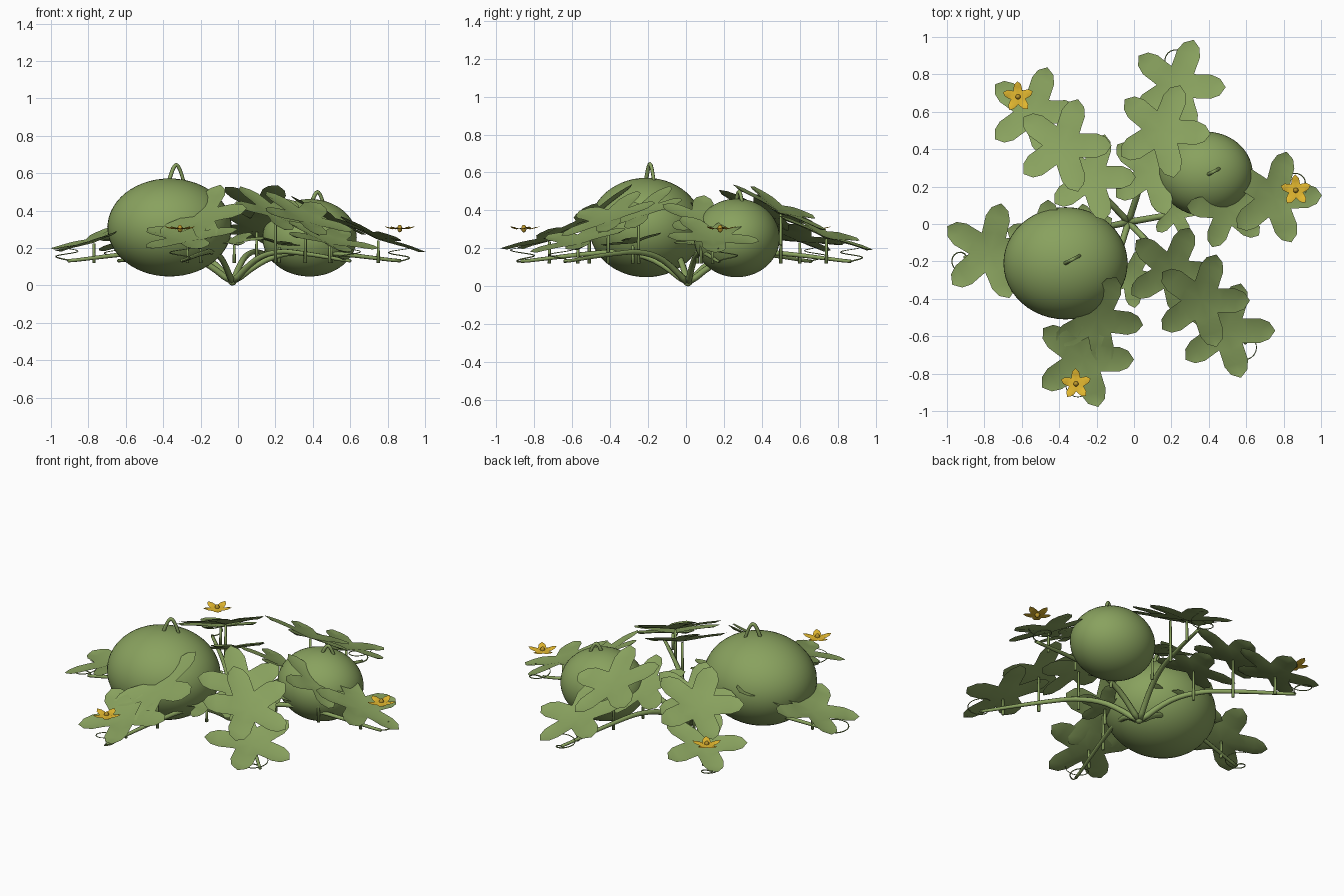
import bpy, bmesh, math
from mathutils import Vector

if "Cube" in bpy.data.objects:
    bpy.data.objects.remove(bpy.data.objects["Cube"])


def material(name, rgb):
    m = bpy.data.materials.new(name)
    m.diffuse_color = (*rgb, 1)
    m.use_nodes = True
    m.node_tree.nodes["Principled BSDF"].inputs["Base Color"].default_value = m.diffuse_color
    return m


GREEN = material("leaf green", (0.25, 0.36, 0.113))
YELLOW = material("petal yellow", (0.80, 0.50, 0.03))
GOLD = material("flower centre gold", (0.50, 0.31, 0.025))


def finish(bm, name, mat):
    me = bpy.data.meshes.new(name)
    bmesh.ops.recalc_face_normals(bm, faces=bm.faces)
    bm.to_mesh(me)
    bm.free()
    for p in me.polygons:
        p.use_smooth = True
    me.materials.append(mat)
    ob = bpy.data.objects.new(name, me)
    bpy.context.collection.objects.link(ob)
    return ob


def ellipsoid(name, centre, radii, mat, seg=48, rings=28):
    bm = bmesh.new()
    bmesh.ops.create_uvsphere(bm, u_segments=seg, v_segments=rings, radius=1)
    for v in bm.verts:
        v.co = Vector(centre) + Vector(a * b for a, b in zip(v.co, radii))
    return finish(bm, name, mat)


def tube(name, points, r0, r1, sides=8):
    """Swept round tube tapering from r0 to r1."""
    pts = [Vector(p) for p in points]
    bm = bmesh.new()
    rings = []
    n = len(pts)
    side = None
    for i, p in enumerate(pts):
        t = (pts[min(i + 1, n - 1)] - pts[max(i - 1, 0)]).normalized()
        if side is None:
            side = t.orthogonal()
        side = (side - t * side.dot(t)).normalized()
        up = t.cross(side)
        r = r0 + (r1 - r0) * i / (n - 1)
        rings.append([bm.verts.new(p + r * (side * math.cos(a) + up * math.sin(a)))
                      for a in (2 * math.pi * k / sides for k in range(sides))])
    for a, b in zip(rings, rings[1:]):
        for k in range(sides):
            j = (k + 1) % sides
            bm.faces.new((a[k], a[j], b[j], b[k]))
    bm.faces.new(rings[0])
    bm.faces.new(rings[-1])
    return finish(bm, name, GREEN)


def star_sheet(name, centre, radius, first, outline, slope, out, lift, dip, mat):
    """Five creased lobes; outline = (radius, half angle, height) from notch to tip."""
    bm = bmesh.new()

    def vert(r, deg, h):
        a = math.radians(deg)
        x, y = radius * r * math.cos(a), radius * r * math.sin(a)
        z = h * radius + lift * radius * r * r - slope * (x * out.x + y * out.y)
        return bm.verts.new((centre[0] + x, centre[1] + y, centre[2] + z))

    hub = vert(0, 0, -1.8 * dip)
    for k in range(5):
        base = first + 72 * k
        tip = vert(1, base, 0)
        ribs = [vert(r * 0.96, base, h - dip) for r, d, h in outline]
        for s in (-1, 1):
            edge = [vert(r, base + s * d, h) for r, d, h in outline]
            faces = [[hub, edge[0], ribs[0]], [edge[-1], tip, ribs[-1]]]
            faces += [[edge[i], edge[i + 1], ribs[i + 1], ribs[i]]
                      for i in range(len(edge) - 1)]
            for f in faces:
                bm.faces.new(f if s < 0 else f[::-1])
    bmesh.ops.remove_doubles(bm, verts=bm.verts, dist=0.0005)
    ob = finish(bm, name, mat)
    # keep the upper side of the sheet facing up
    if sum(p.normal.z for p in ob.data.polygons) < 0:
        ob.data.flip_normals()
    return ob


LEAF = [(0.42, 36, 0.0), (0.56, 26, 0.01), (0.74, 19.5, 0.01), (0.90, 11, 0.0)]
PETAL = [(0.48, 36, 0.0), (0.64, 24, 0.0), (0.82, 15, 0.0)]
ROOT = Vector((-0.03, 0.01, 0.0))

# Vine tip, then leaves as (x, y, z, radius, lobe angle, slope)
VINES = [
    ((0.25, 0.87), [(0.10, 0.28, 0.31, 0.24, 143, 0.45), (0.15, 0.50, 0.41, 0.26, 140, 0.50),
                    (0.23, 0.74, 0.275, 0.26, 70, 0.38)]),
    ((0.87, 0.17), [(0.22, 0.06, 0.23, 0.14, 10, 0.20), (0.50, 0.08, 0.36, 0.22, -112, 0.50),
                    (0.75, 0.14, 0.265, 0.255, 75, 0.40)]),
    ((0.60, -0.64), [(0.20, -0.25, 0.39, 0.25, 67, 0.50), (0.36, -0.41, 0.365, 0.26, 0, 0.48),
                     (0.49, -0.57, 0.245, 0.265, 0, 0.33)]),
    ((-0.30, -0.87), [(-0.02, -0.28, 0.24, 0.17, -10, 0.20), (-0.20, -0.51, 0.37, 0.25, -7, 0.62),
                      (-0.27, -0.72, 0.26, 0.27, 287, 0.34)]),
    ((-0.91, -0.18), [(-0.25, -0.04, 0.25, 0.15, 100, 0.20), (-0.46, -0.10, 0.34, 0.23, 90, 0.40),
                      (-0.77, -0.15, 0.25, 0.267, 149, 0.34)]),
    ((-0.64, 0.66), [(-0.23, 0.25, 0.33, 0.24, 72, 0.45), (-0.38, 0.42, 0.385, 0.26, 72, 0.46),
                     (-0.54, 0.60, 0.255, 0.25, 72, 0.34)]),
]
CURLS = [(0.23, 0.88), (0.87, 0.21), (0.59, -0.66), (-0.30, -0.86), (-0.92, -0.19), (-0.65, 0.69)]
PROFILE = [(0, 0.01), (0.12, 0.10), (0.25, 0.16), (0.42, 0.185), (0.68, 0.165), (1.0, 0.13)]


def vine_height(t):
    for (a, za), (b, zb) in zip(PROFILE, PROFILE[1:]):
        if t <= b:
            return za + (zb - za) * (t - a) / (b - a)
    return PROFILE[-1][1]


for n, ((tip, leaves), curl) in enumerate(zip(VINES, CURLS), 1):
    end = Vector((*tip, 0))
    out = (end - ROOT).normalized()
    # arching vine
    path = []
    for i in range(21):
        t = i / 20
        p = ROOT.lerp(end, t)
        p.z = sum(vine_height(min(1, max(0, t + d))) for d in (-0.05, 0, 0.05)) / 3
        path.append(p)
    tube(f"vine_{n}", path, 0.018, 0.009)
    # leaves on upright stalks
    for k, (x, y, z, r, ang, slope) in enumerate(leaves, 1):
        star_sheet(f"leaf_{n}_{k}", (x, y, z), r, ang, LEAF, slope, out, 0.06, 0.045, GREEN)
        tube(f"leaf_stalk_{n}_{k}", [(x, y, 0.12), (x, y, z - 0.025)], 0.009, 0.007)
    # curling tendril at the vine tip
    a0 = math.atan2(end.y - curl[1], end.x - curl[0])
    coil = [end + Vector((0, 0, 0.13))]
    for i in range(25):
        u = i / 24
        a = a0 + u * 2.3 * math.pi
        rr = 0.03 + 0.035 * min(1, 2 * u)
        coil.append(Vector((curl[0] + rr * math.cos(a), curl[1] + rr * math.sin(a), 0.13 + 0.07 * u)))
    tube(f"tendril_{n}", coil, 0.004, 0.002, 6)

# root crown
ellipsoid("root_crown", (-0.03, 0.01, 0.02), (0.022, 0.022, 0.02), GREEN, 16, 10)

# fruits with looped stems
for name, c, r, stem in [
    ("large_fruit", (-0.366, -0.21, 0.31), (0.332, 0.30, 0.262), (-0.33, -0.19, 0.645)),
    ("small_fruit", (0.383, 0.268, 0.255), (0.252, 0.226, 0.207), (0.425, 0.28, 0.50)),
]:
    ellipsoid(name, c, r, GREEN)
    loop = [Vector(stem) + Vector((0.042 * u, 0.022 * u, -0.1 * abs(u) ** 1.7))
            for u in (i / 8 - 1 for i in range(17))]
    tube(name + "_stem", loop, 0.011, 0.009)

# star flowers with a round centre
for n, (x, y, ang) in enumerate([(-0.31, -0.855, 20), (0.865, 0.18, 20), (-0.62, 0.68, 20)], 1):
    star_sheet(f"flower_{n}", (x, y, 0.296), 0.084, ang, PETAL, 0, Vector((1, 0, 0)), 0.22, -0.07, YELLOW)
    ellipsoid(f"flower_centre_{n}", (x, y, 0.304), (0.014, 0.014, 0.02), GOLD, 14, 8)
